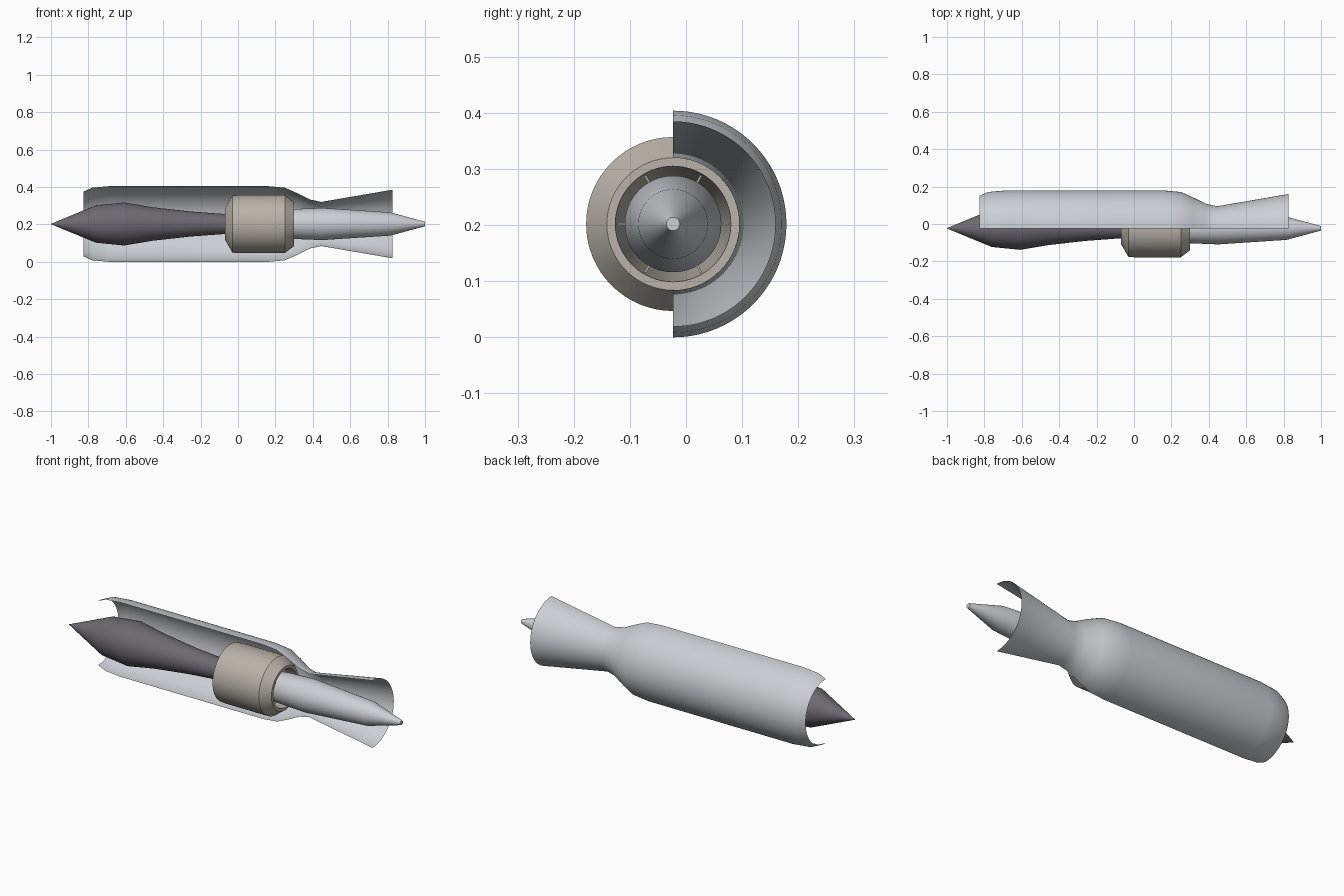
import bpy, bmesh
from math import pi, sin, cos, radians

if "Cube" in bpy.data.objects:
    bpy.data.objects.remove(bpy.data.objects["Cube"])

AY, AZ = -0.023, 0.202  # engine axis


def material(name, rgb):
    m = bpy.data.materials.new(name)
    m.diffuse_color = (*rgb, 1)
    m.use_nodes = True
    m.node_tree.nodes["Principled BSDF"].inputs["Base Color"].default_value = m.diffuse_color
    return m


light = material("light_metal", (0.60, 0.62, 0.65))
dark = material("dark_metal", (0.15, 0.14, 0.16))
beige = material("warm_metal", (0.48, 0.45, 0.40))


def finish(name, bm, mat, smooth=True, recalc=True):
    if recalc:
        bmesh.ops.recalc_face_normals(bm, faces=bm.faces)
    me = bpy.data.meshes.new(name)
    bm.to_mesh(me)
    bm.free()
    me.materials.append(mat)
    ob = bpy.data.objects.new(name, me)
    ob.location = (0, AY, AZ)
    bpy.context.collection.objects.link(ob)
    if smooth:
        bpy.ops.object.select_all(action='DESELECT')
        ob.select_set(True)
        bpy.context.view_layer.objects.active = ob
        bpy.ops.object.shade_smooth_by_angle(angle=radians(30))
    return ob


def revolve(name, profile, mat, start=0.0, sweep=2 * pi, n=64, loop=False, caps=False):
    """Spin an (x, radius) profile about the engine axis."""
    bm = bmesh.new()
    full = sweep > 6.28
    cols = n if full else n + 1
    rings = [[bm.verts.new((x, r * cos(start + sweep * i / n), r * sin(start + sweep * i / n)))
              for i in range(cols)] for x, r in profile]
    pairs = list(zip(rings, rings[1:])) + ([(rings[-1], rings[0])] if loop else [])
    for a, b in pairs:
        for i in range(n):
            j = (i + 1) % cols
            bm.faces.new((a[i], a[j], b[j], b[i]))
    if caps:
        bm.faces.new(rings[0])
        bm.faces.new(rings[-1])
    # open sheets keep the outward winding made above
    return finish(name, bm, mat, recalc=full)


# Half casing with intake lip, throat and flared nozzle
revolve("outer_casing",
        [(-0.825, 0.174), (-0.78, 0.194), (-0.69, 0.202), (0.165, 0.202), (0.25, 0.194),
         (0.31, 0.168), (0.385, 0.131), (0.445, 0.118), (0.825, 0.183)],
        light, start=-pi / 2, sweep=pi, n=40)

# Intake spike
revolve("intake_spike",
        [(-1.0, 0.001), (-0.76, 0.100), (-0.61, 0.115), (-0.46, 0.090), (-0.255, 0.067),
         (-0.065, 0.053), (0.0, 0.052)], dark, caps=True)

# Thick reactor ring around the core
revolve("core_ring",
        [(-0.07, 0.083), (-0.03, 0.153), (0.0, 0.155), (0.25, 0.155), (0.30, 0.118),
         (0.30, 0.103), (-0.06, 0.078)], beige, loop=True)

# Exhaust plug
revolve("exhaust_plug",
        [(0.0, 0.052), (0.15, 0.065), (0.30, 0.080), (0.45, 0.086), (0.815, 0.062), (1.0, 0.012)],
        light, caps=True)

# Six thin struts joining ring and core
bm = bmesh.new()
for k in range(6):
    a = k * pi / 3
    for v in bmesh.ops.create_cube(bm, size=1)["verts"]:
        x, y, z = v.co
        x, r, t = 0.2 + x * 0.14, 0.08 + y * 0.04, z * 0.004
        v.co = (x, r * cos(a) - t * sin(a), r * sin(a) + t * cos(a))
finish("support_struts", bm, beige, smooth=False)
